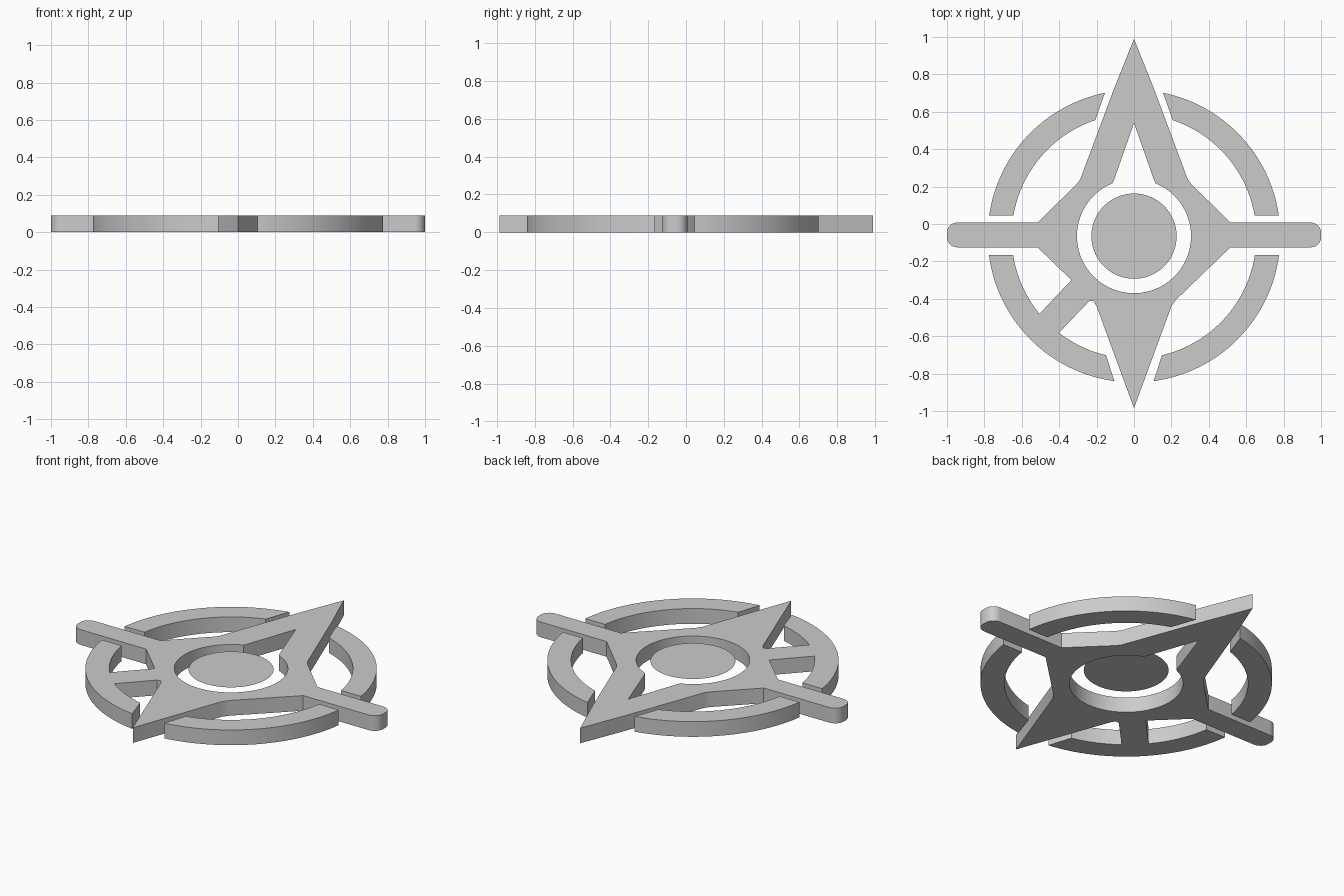
import bpy, math

if "Cube" in bpy.data.objects:
    bpy.data.objects.remove(bpy.data.objects["Cube"])

CY = -0.065            # centre of all the circles
H = 0.09               # plate thickness
R_IN, R_OUT = 0.654, 0.782


def arc(r, a, b, n=24, cx=0.0, cy=CY):
    return [(cx + r * math.cos(a + (b - a) * i / n),
             cy + r * math.sin(a + (b - a) * i / n)) for i in range(n + 1)]


def ang(x, y):
    return math.atan2(y - CY, x)


def between(r, p, q, n=24):
    return arc(r, ang(*p), ang(*q), n)


def mirror(pts):
    return [(-x, y) for x, y in reversed(pts)]


def plate(name, loops):
    # filled 2D profile with holes, extruded to the plate thickness
    cu = bpy.data.curves.new(name, 'CURVE')
    cu.dimensions = '2D'
    cu.fill_mode = 'BOTH'
    cu.extrude = H / 2
    for pts in loops:
        s = cu.splines.new('POLY')
        s.points.add(len(pts) - 1)
        for p, (x, y) in zip(s.points, pts):
            p.co = (x, y, 0, 1)
        s.use_cyclic_u = True
    ob = bpy.data.objects.new(name, cu)
    bpy.context.collection.objects.link(ob)
    bpy.ops.object.select_all(action='DESELECT')
    ob.select_set(True)
    bpy.context.view_layer.objects.active = ob
    bpy.ops.object.convert(target='MESH')
    ob = bpy.context.object
    for v in ob.data.vertices:
        v.co.z += H / 2
    bpy.ops.object.mode_set(mode='EDIT')
    bpy.ops.mesh.select_all(action='SELECT')
    bpy.ops.mesh.remove_doubles(threshold=0.0001)
    bpy.ops.mesh.normals_make_consistent(inside=False)
    bpy.ops.object.mode_set(mode='OBJECT')
    bpy.ops.object.shade_smooth_by_angle(angle=math.radians(25))
    return ob


# star outline, right side from the top tip down to the side arm
q = math.pi / 2
c = 0.055
upper = [(0, 0.99), (0.108, 0.72), (0.287, 0.24), (0.305, 0.215), (0.515, 0.008)]
upper += arc(c, q, 0, 6, 1 - c, 0.008 - c)
lower_arm = arc(c, 0, -q, 6, 1 - c, -0.125 + c) + [(0.515, -0.125)]
right = upper + lower_arm + [(0.225, -0.405), (0.2, -0.44), (0, -0.985)]

# left side: a strut carries the lower left ring segment
ring_part = [(-0.2, -0.44), (-0.217, -0.41), (-0.24, -0.413)]
ring_part += between(R_IN, (-0.40, -0.58), (-0.15, -0.705), 10)
ring_part += between(R_OUT, (-0.105, -0.84), (-0.775, -0.165), 32)
ring_part += between(R_IN, (-0.645, -0.165), (-0.505, -0.48), 14)
ring_part += [(-0.335, -0.30)]
outline = right + ring_part + mirror(lower_arm) + mirror(upper[1:])

# round opening with a spike pointing up
a0 = ang(0.155, 0.197)
hole = arc(0.305, math.pi - a0, 2 * math.pi + a0, 72)
hole += [(0.115, 0.218), (0.105, 0.24), (0, 0.54), (-0.105, 0.24), (-0.115, 0.218)]
plate("compass_star", [outline, hole])

# free ring segments
seg = between(R_OUT, (0.775, 0.045), (0.155, 0.70), 32)
seg += between(R_IN, (0.207, 0.555), (0.645, 0.045), 32)
plate("ring_upper_right", [seg])
plate("ring_upper_left", [mirror(seg)])
seg = between(R_OUT, (0.105, -0.84), (0.775, -0.165), 32)
seg += between(R_IN, (0.645, -0.165), (0.15, -0.705), 32)
plate("ring_lower_right", [seg])

# flat centre disc just under the top surface
bpy.ops.mesh.primitive_circle_add(vertices=72, radius=0.228, fill_type='NGON',
                                  location=(0, CY, 0.084))
bpy.context.object.name = "centre_disc"
